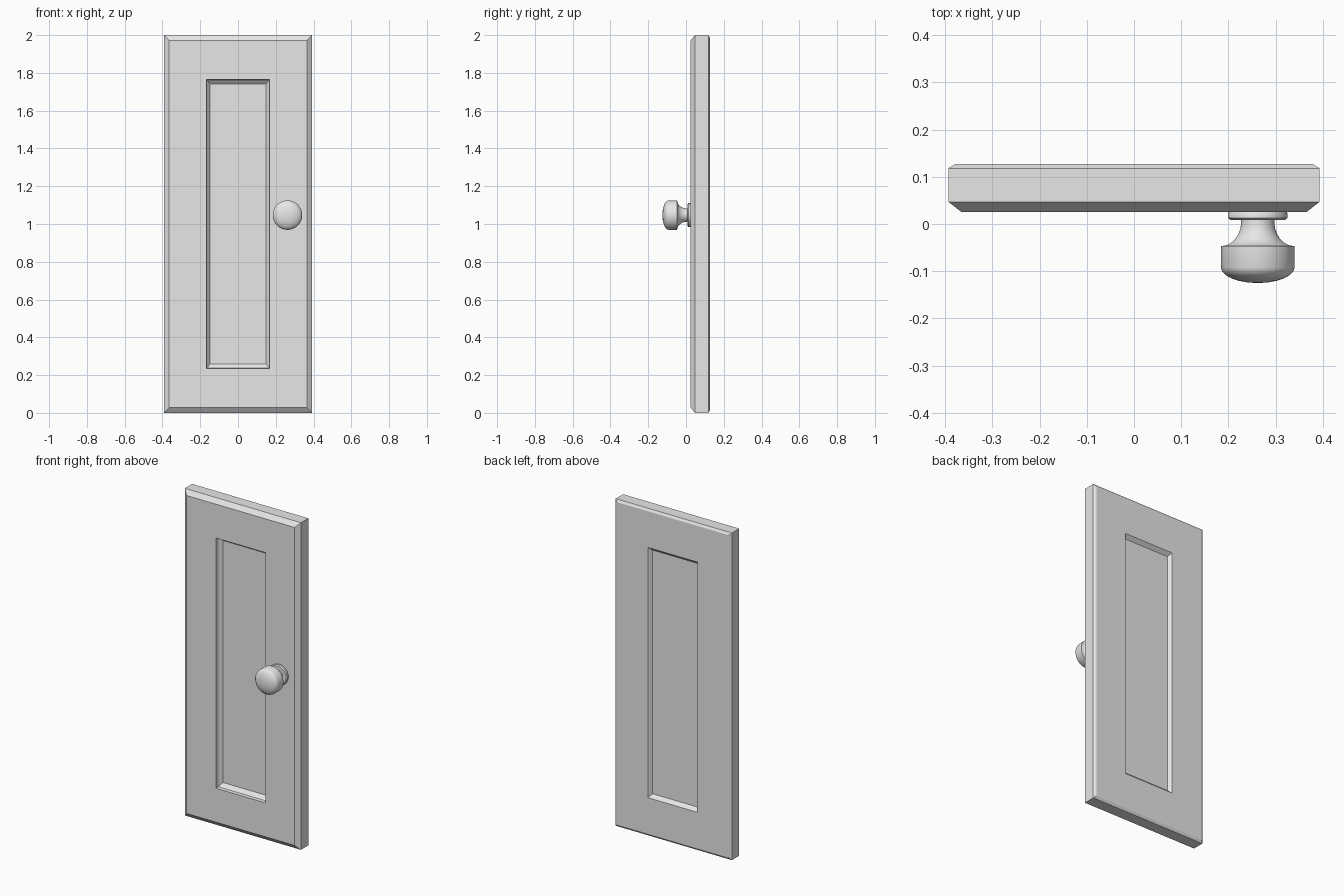
import bpy, bmesh, math
from mathutils import Matrix

cube = bpy.data.objects.get("Cube")
if cube:
    bpy.data.objects.remove(cube, do_unlink=True)

grey = bpy.data.materials.new("light grey")
grey.use_nodes = True
grey.diffuse_color = (0.8, 0.8, 0.8, 1)
grey.node_tree.nodes["Principled BSDF"].inputs["Base Color"].default_value = (0.8, 0.8, 0.8, 1)


def finish(bm, name, angle):
    """Turn a bmesh into a named, shaded object."""
    bmesh.ops.recalc_face_normals(bm, faces=bm.faces)
    mesh = bpy.data.meshes.new(name)
    bm.to_mesh(mesh)
    bm.free()
    mesh.materials.append(grey)
    obj = bpy.data.objects.new(name, mesh)
    bpy.context.collection.objects.link(obj)
    bpy.ops.object.select_all(action='DESELECT')
    obj.select_set(True)
    bpy.context.view_layer.objects.active = obj
    bpy.ops.object.shade_smooth_by_angle(angle=math.radians(angle))
    return obj


def bridge(bm, a, b):
    """Join two closed rings of vertices with quads."""
    for i in range(len(a)):
        j = (i + 1) % len(a)
        bm.faces.new((a[i], a[j], b[j], b[i]))


# Door: rectangular rings (half width, half height, depth) from front panel to back panel
rings = [(0.147, 0.74, 0.065), (0.165, 0.763, 0.045), (0.168, 0.765, 0.025),
         (0.365, 0.972, 0.025), (0.393, 1.0, 0.047),
         (0.393, 1.0, 0.118), (0.378, 0.986, 0.127),
         (0.168, 0.765, 0.127), (0.152, 0.745, 0.105)]
bm = bmesh.new()
loops = []
for w, h, y in rings:
    loops.append([bm.verts.new((sx * w, y, 1 + sz * h))
                  for sx, sz in ((-1, -1), (1, -1), (1, 1), (-1, 1))])
for a, b in zip(loops, loops[1:]):
    bridge(bm, a, b)
bm.faces.new(loops[0])
bm.faces.new(loops[-1])
finish(bm, "door", 20)


# Knob and its mounting plate, turned about an axis pointing forward
def lathe(name, profile, segments=48):
    bm = bmesh.new()
    verts = [bm.verts.new((r, 0, d)) for r, d in profile]
    edges = [bm.edges.new(pair) for pair in zip(verts, verts[1:])]
    bmesh.ops.spin(bm, geom=verts + edges, axis=(0, 0, 1), cent=(0, 0, 0),
                   angle=math.tau, steps=segments)
    bmesh.ops.remove_doubles(bm, verts=bm.verts, dist=0.0001)
    obj = finish(bm, name, 30)
    obj.data.transform(Matrix.Translation((0.262, 0.025, 1.047))
                       @ Matrix.Rotation(math.radians(90), 4, 'X'))


lathe("knob_plate", [(0, -0.01), (0.056, -0.01), (0.063, 0.003),
                     (0.063, 0.012), (0.057, 0.017), (0, 0.017)])

neck = [(0.078 - 0.043 * math.cos(t * math.pi / 12), 0.072 - 0.052 * (1 - math.sin(t * math.pi / 12)))
        for t in range(7)]
dome = [(0.078 * math.cos(t * math.pi / 12), 0.117 + 0.033 * math.sin(t * math.pi / 12))
        for t in range(6)] + [(0, 0.15)]
lathe("knob", [(0, 0.01), (0.035, 0.01)] + neck + dome)
